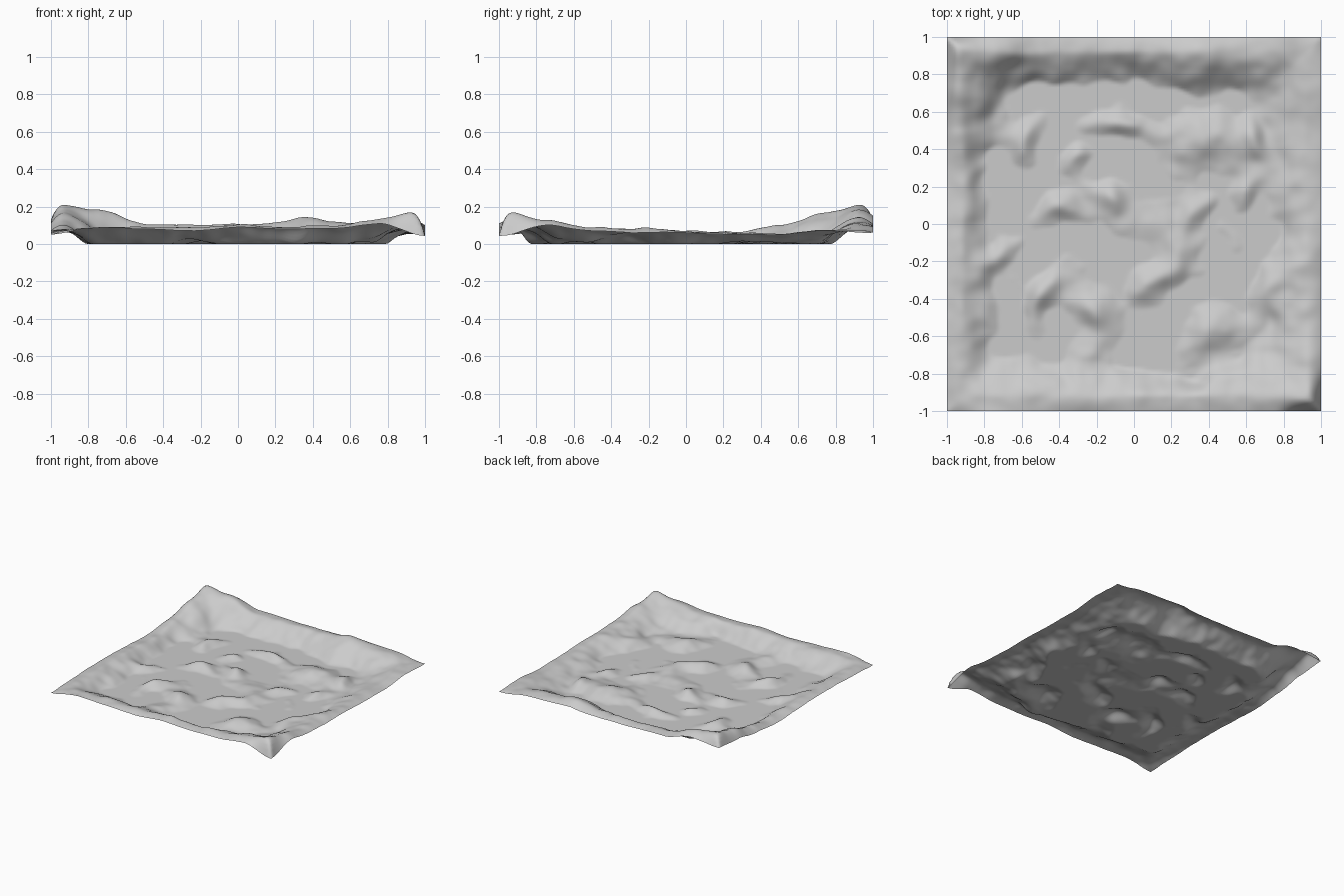
import bpy, bmesh, math
from mathutils import noise, Vector

if "Cube" in bpy.data.objects:
    bpy.data.objects.remove(bpy.data.objects["Cube"])

N = 140          # grid resolution

# Rim: per side, crest height, outer lip height and slope width, sampled evenly along the side
LEFT = ([.06, .08, .08, .08, .07, .06, .10, .17, .23],
        [.05, .06, .07, .07, .06, .05, .07, .11, .13], [.28, .26, .24, .26, .42])
RIGHT = ([.19, .13, .09, .08, .07, .06, .06, .08, .08],
         [.04, .10, .07, .06, .06, .05, .05, .07, .06], [.32, .36, .26, .28, .36])
FRONT = ([.07, .09, .09, .09, .10, .09, .09, .13, .19],
         [.05, .09, .08, .07, .09, .08, .08, .11, .04], [.28, .27, .20, .27, .32])
BACK = ([.23, .18, .11, .10, .11, .11, .12, .10, .08],
        [.13, .15, .10, .09, .09, .09, .10, .09, .06], [.42, .25, .20, .40, .42])

# Mounds on the basin floor: x, y, length, width, angle in degrees, height
MOUNDS = [
    (-.59, .43, .10, .05, 80, .045), (-.07, .53, .15, .045, -8, .045),
    (-.31, .36, .06, .04, 30, .03), (-.40, .09, .09, .06, 0, .05),
    (-.13, .14, .08, .06, -50, .05), (.40, .43, .18, .12, 0, .055),
    (.65, .45, .10, .05, 110, .05), (.60, .17, .08, .05, 70, .04),
    (.33, .06, .10, .05, 50, .04), (-.74, -.19, .12, .05, 45, .04),
    (-.48, -.36, .13, .05, 55, .05), (-.22, -.46, .13, .08, -45, .06),
    (.11, -.30, .13, .06, 28, .055), (.43, -.57, .13, .09, 15, .06),
    (.72, -.35, .12, .06, 60, .05), (-.27, -.72, .10, .07, 0, .035),
    (.42, -.83, .09, .06, 45, .03), (.12, -.02, .14, .10, -30, .035),
    (.35, .90, .10, .08, 0, .03), (.25, -.17, .10, .06, 60, .025),
]


def sample(values, t):
    """Smooth lookup along an evenly spaced profile, t in 0..1."""
    f = min(max(t, 0), 1) * (len(values) - 1)
    i = min(int(f), len(values) - 2)
    u = f - i
    u = u * u * (3 - 2 * u)
    return values[i] * (1 - u) + values[i + 1] * u


def rim(x, y):
    tx, ty = (x + 1) / 2, (y + 1) / 2
    sides = [(x + 1, ty, LEFT), (1 - x, ty, RIGHT), (y + 1, tx, FRONT), (1 - y, tx, BACK)]
    total = crest = lip = width = near = 0
    for d, t, (c, l, w) in sides:
        k = 1 / (d + .03) ** 2
        total += k
        crest += k * sample(c, t)
        lip += k * sample(l, t)
        width += k * sample(w, t)
        near += 1 / (max(d, 0) + .001) ** 4
    crest, lip, width = crest / total, lip / total, width / total
    d = near ** -.25             # distance to the border with rounded corners
    top = .075
    wobble = noise.noise(Vector((x * 3, y * 3, 3))) + .5 * noise.noise(Vector((x * 7, y * 7, 5)))
    u = (d - top) / (width + .03 + .13 * wobble - top)
    if d < top:
        s = d / top
        return lip + (crest - lip) * s * (2 - s)
    u = min(max(u, 0), 1)
    return crest * (.5 + .5 * math.cos(u ** .9 * math.pi))


def mounds(x, y):
    z = 0
    for mx, my, a, b, ang, h in MOUNDS:
        c, s = math.cos(math.radians(ang)), math.sin(math.radians(ang))
        u = ((x - mx) * c + (y - my) * s) / a
        v = (-(x - mx) * s + (y - my) * c) / b
        v += .35 * u * u - .15      # slight crescent bend
        z += h * math.exp(-.7 * (u * u + v * v))
    return z


def height(x, y):
    edge = min(1 - abs(x), 1 - abs(y))
    rough = .016 * noise.noise(Vector((x * 5, y * 5, 7))) + .008 * noise.noise(Vector((x * 12, y * 12, 1)))
    rough *= min(1, .3 + edge * 5)
    return max(0, rim(x, y) + mounds(x, y) + rough - .008 * min(1, edge * 4))


# Terrain sheet
bm = bmesh.new()
bmesh.ops.create_grid(bm, x_segments=N, y_segments=N, size=1)
for v in bm.verts:
    v.co.z = height(v.co.x, v.co.y)
for f in bm.faces:
    f.smooth = True
mesh = bpy.data.meshes.new("terrain")
bm.to_mesh(mesh)
bm.free()
terrain = bpy.data.objects.new("terrain", mesh)
bpy.context.collection.objects.link(terrain)
